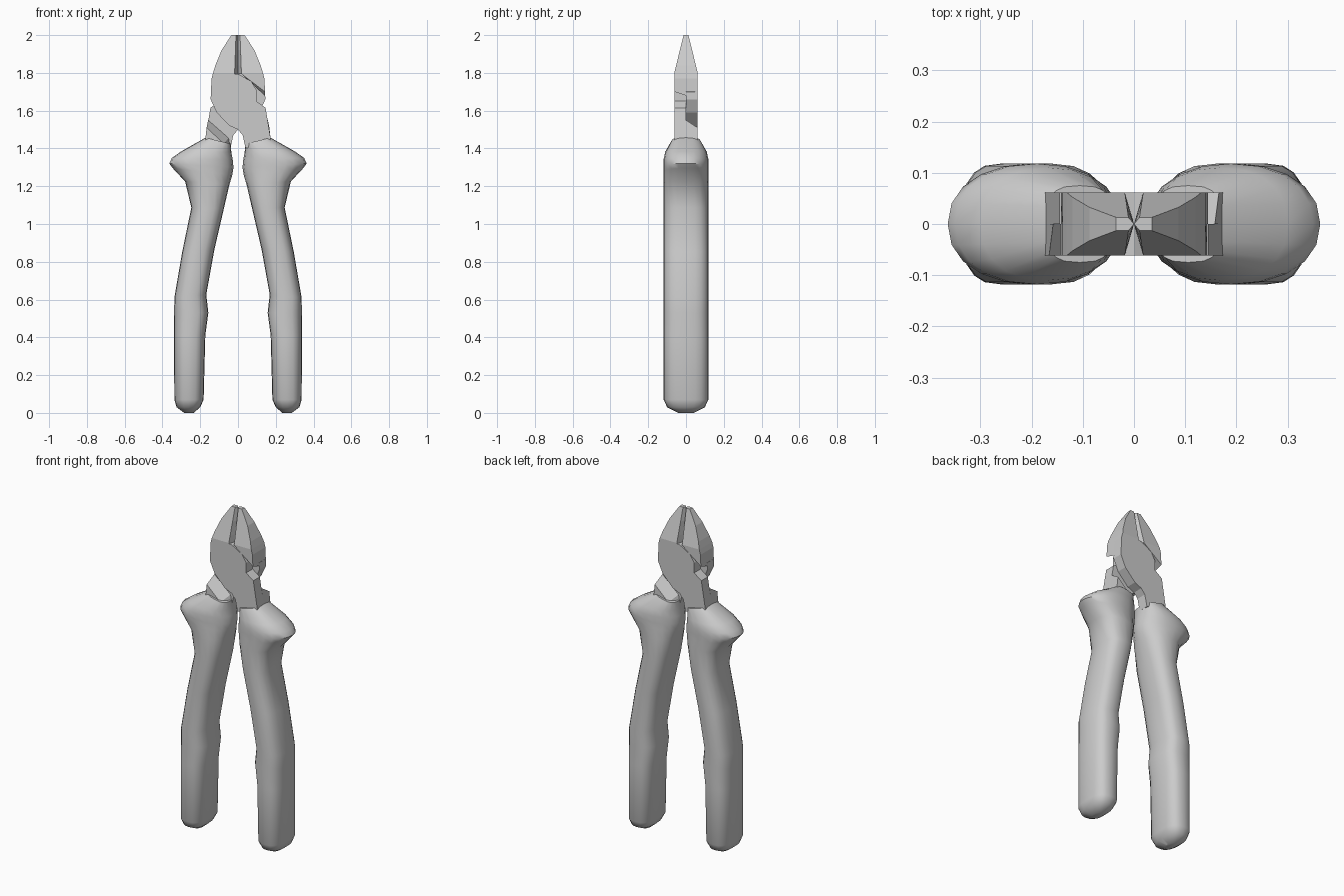
import bpy
import bmesh
import math

default_cube = bpy.data.objects.get("Cube")
if default_cube:
    bpy.data.objects.remove(default_cube, do_unlink=True)

# One plain grey for the whole tool
grey = bpy.data.materials.new("plain_grey")
grey.use_nodes = True
colour = (0.6, 0.6, 0.6, 1)
grey.diffuse_color = colour
grey.node_tree.nodes["Principled BSDF"].inputs["Base Color"].default_value = colour

THICK = 0.062   # half thickness of the steel
BEVEL = 0.018   # set-back of the cutting edges


def loft(name, rings, side, smooth_angle=None):
    """Skin closed rings of equal length; side -1 turns the part half a turn about z."""
    bm = bmesh.new()
    loops = [[bm.verts.new((side * x, side * y, z)) for x, y, z in ring] for ring in rings]
    for lower, upper in zip(loops, loops[1:]):
        count = len(lower)
        for i in range(count):
            j = (i + 1) % count
            bm.faces.new((lower[i], lower[j], upper[j], upper[i]))
    bm.faces.new(loops[0])
    bm.faces.new(loops[-1])
    bmesh.ops.recalc_face_normals(bm, faces=bm.faces)
    mesh = bpy.data.meshes.new(name)
    bm.to_mesh(mesh)
    bm.free()
    mesh.materials.append(grey)
    obj = bpy.data.objects.new(name, mesh)
    bpy.context.collection.objects.link(obj)
    if smooth_angle:
        bpy.ops.object.select_all(action="DESELECT")
        obj.select_set(True)
        bpy.context.view_layer.objects.active = obj
        bpy.ops.object.shade_smooth_by_angle(angle=math.radians(smooth_angle))
    return obj


def outline_at(points, y):
    return [(x, y, z) for x, z in points]


def signed_power(value, exponent):
    return math.copysign(abs(value) ** exponent, value)


def grip_ring(x_in, z_in, x_out, z_out, half_depth, squareness, segments=20):
    """Tilted superellipse spanning the inner and outer silhouette points."""
    ring = []
    for i in range(segments):
        angle = math.tau * i / segments
        u = signed_power(math.cos(angle), 2 / squareness)
        v = signed_power(math.sin(angle), 2 / squareness)
        t = (u + 1) / 2
        ring.append((x_in + (x_out - x_in) * t, half_depth * v, z_in + (z_out - z_in) * t))
    return ring


def jaw_ring(x_out, z_out, z_in, slope=0):
    """Jaw section: tapered towards the tip, with a V-shaped cutting edge inside."""
    taper = max(0, (z_out - 1.8) / 0.2)
    w = THICK + (0.013 - THICK) * taper
    bevel = -BEVEL * (1 - 0.4 * taper)
    return [(x_out, -w, z_out), (bevel, -w, z_in), (0, 0, z_in),
            (bevel, w, z_in), (x_out, w, z_out), (x_out, 0, z_out - slope)]


# Grip sections: inner x, z, outer x, z, half depth, squareness
GRIP = [
    (.04, 1.425, .172, 1.457, .075, 3),
    (.035, 1.38, .30, 1.385, .11, 2.3),
    (.028, 1.34, .35, 1.35, .118, 2.2),
    (.024, 1.30, .364, 1.32, .118, 2.2),
    (.03, 1.26, .345, 1.295, .118, 2.2),
    (.045, 1.21, .28, 1.225, .118, 2.4),
    (.075, 1.08, .247, 1.087, .118, 2.6),
    (.125, .865, .295, .854, .118, 2.7),
    (.168, .626, .337, .61, .118, 2.7),
    (.157, .53, .338, .53, .118, 2.7),
    (.173, .41, .339, .41, .118, 2.7),
    (.182, .07, .337, .07, .118, 2.7),
    (.2, .03, .325, .03, .1, 2.5),
    (.235, 0, .285, 0, .04, 2),
]

# Flat pivot plate running from the grip across to the opposite jaw
PLATE = [
    (.04, 1.40), (.174, 1.44), (.172, 1.457), (.146, 1.615), (.098, 1.65), (.098, 1.71),
    (.07, 1.755), (0, 1.795), (-BEVEL, 1.795), (-.143, 1.70), (-.145, 1.66),
    (-.113, 1.59), (-.045, 1.52), (0, 1.50), (.025, 1.47),
]

# Neck block behind the plate, its upper edge sloping down to the outside
NECK_MIDDLE = [(.04, 1.40), (.174, 1.44), (.158, 1.55), (.05, 1.455)]
NECK_FACE = [(.06, 1.40), (.174, 1.44), (.166, 1.51), (.075, 1.425)]

# Outer edge of the jaw: x, z, and height of the inner edge, bottom to tip
JAW = [(-.14, 1.77, 1.797), (-.132, 1.8, 1.8), (-.12, 1.84, 1.84),
       (-.087, 1.92, 1.92), (-.035, 2, 2)]

# Two identical halves, half a turn apart
for label, side in (("left", 1), ("right", -1)):
    opposite = "right" if side > 0 else "left"
    loft(label + "_grip", [grip_ring(*row) for row in GRIP], side, smooth_angle=40)
    loft(label + "_pivot_plate", [outline_at(PLATE, -THICK), outline_at(PLATE, 0)], side)
    loft(label + "_neck", [outline_at(NECK_MIDDLE, 0), outline_at(NECK_FACE, THICK)], side)
    jaw = [jaw_ring(-.143, 1.70, 1.795, slope=0.02)] + [jaw_ring(*row) for row in JAW]
    loft(opposite + "_jaw", jaw, side)
